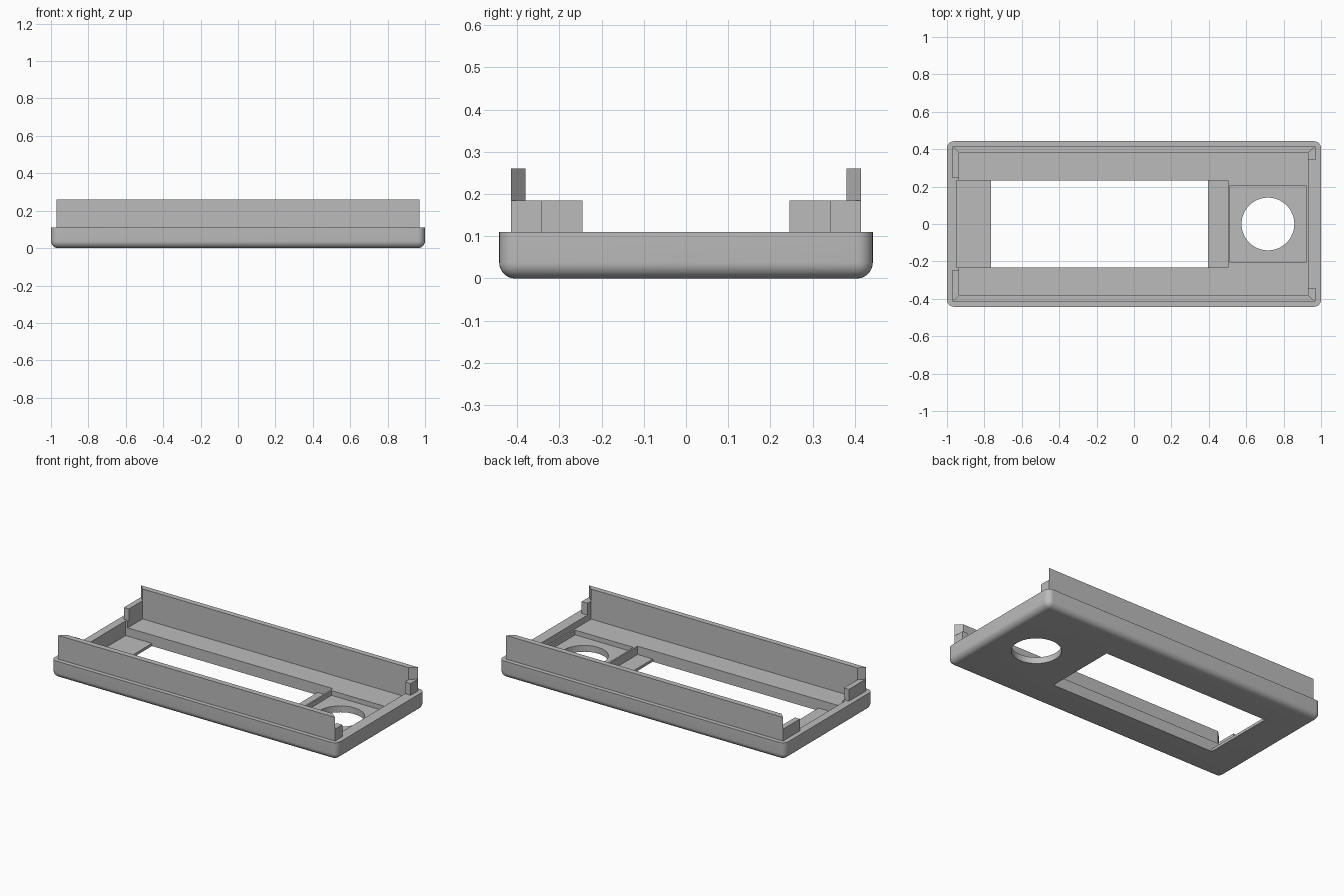
import bpy
import bmesh

cube = bpy.data.objects.get("Cube")
if cube:
    bpy.data.objects.remove(cube, do_unlink=True)

grey = bpy.data.materials.new("plain grey")
grey.use_nodes = True
colour = (0.5, 0.5, 0.5, 1)
grey.diffuse_color = colour
grey.node_tree.nodes["Principled BSDF"].inputs["Base Color"].default_value = colour

RIM, WALL_TOP, TAB_TOP = 0.11, 0.26, 0.185   # heights
FLOOR, POCKET, SHELF = 0.07, 0.04, 0.017


def make_object(name, bm):
    bmesh.ops.recalc_face_normals(bm, faces=bm.faces)
    mesh = bpy.data.meshes.new(name)
    bm.to_mesh(mesh)
    bm.free()
    mesh.materials.append(grey)
    obj = bpy.data.objects.new(name, mesh)
    bpy.context.collection.objects.link(obj)
    return obj


def prism(name, outline, z0, z1):
    """Extrude a plan outline from z0 up to z1."""
    bm = bmesh.new()
    face = bm.faces.new([bm.verts.new((x, y, z0)) for x, y in outline])
    top = bmesh.ops.extrude_face_region(bm, geom=[face])["geom"]
    verts = [v for v in top if isinstance(v, bmesh.types.BMVert)]
    bmesh.ops.translate(bm, verts=verts, vec=(0, 0, z1 - z0))
    return make_object(name, bm)


def block(name, x0, x1, half_y, z0, z1):
    return prism(name, [(x0, -half_y), (x1, -half_y), (x1, half_y), (x0, half_y)], z0, z1)


def cut(target, cutter):
    cutter.hide_render = True
    mod = target.modifiers.new("cut", "BOOLEAN")
    mod.operation = "DIFFERENCE"
    mod.solver = "EXACT"
    mod.object = cutter
    bpy.context.view_layer.objects.active = target
    bpy.ops.object.modifier_apply(modifier=mod.name)
    bpy.data.objects.remove(cutter, do_unlink=True)


# Tray body, rounded at the bottom and the upright corners
tray = block("tray", -1, 1, 0.4425, 0, RIM)
bm = bmesh.new()
bm.from_mesh(tray.data)
round_edges = [e for e in bm.edges if min(v.co.z for v in e.verts) < 0.01]
bmesh.ops.bevel(bm, geom=round_edges, offset=0.038, segments=8, profile=0.5, affect="EDGES")
bm.to_mesh(tray.data)
bm.free()

# Cavity, screen recess, window and square pocket
cut(tray, block("cavity_cutter", -0.935, 0.93, 0.38, FLOOR, 0.3))
cut(tray, block("recess_cutter", -0.95, 0.502, 0.232, SHELF, 0.3))
cut(tray, block("window_cutter", -0.765, 0.395, 0.232, -0.1, 0.3))
cut(tray, block("pocket_cutter", 0.512, 0.92, 0.205, POCKET, 0.3))

# Round hole for the dial
bm = bmesh.new()
bmesh.ops.create_cone(bm, cap_ends=True, segments=64, radius1=0.141, radius2=0.141, depth=0.5)
bmesh.ops.translate(bm, verts=bm.verts, vec=(0.716, 0, 0))
cut(tray, make_object("hole_cutter", bm))

# Smooth rounding with sharp edges kept
bpy.ops.object.select_all(action="DESELECT")
tray.select_set(True)
bpy.context.view_layer.objects.active = tray
bpy.ops.object.shade_smooth_by_angle()

# Long mitred walls and the lower corner tabs, mirrored front to back
for side, s in (("front", -1), ("back", 1)):
    prism(side + "_wall", [(-0.97, s * 0.415), (0.97, s * 0.415),
                           (0.93, s * 0.38), (-0.935, s * 0.38)], RIM, WALL_TOP)
    for end, outer, inner, reach in (("right", -0.97, -0.935, 0.245),
                                     ("left", 0.97, 0.93, 0.342)):
        prism(side + "_" + end + "_tab", [(outer, s * 0.415), (outer, s * reach),
                                          (inner, s * reach), (inner, s * 0.38)], RIM, TAB_TOP)
